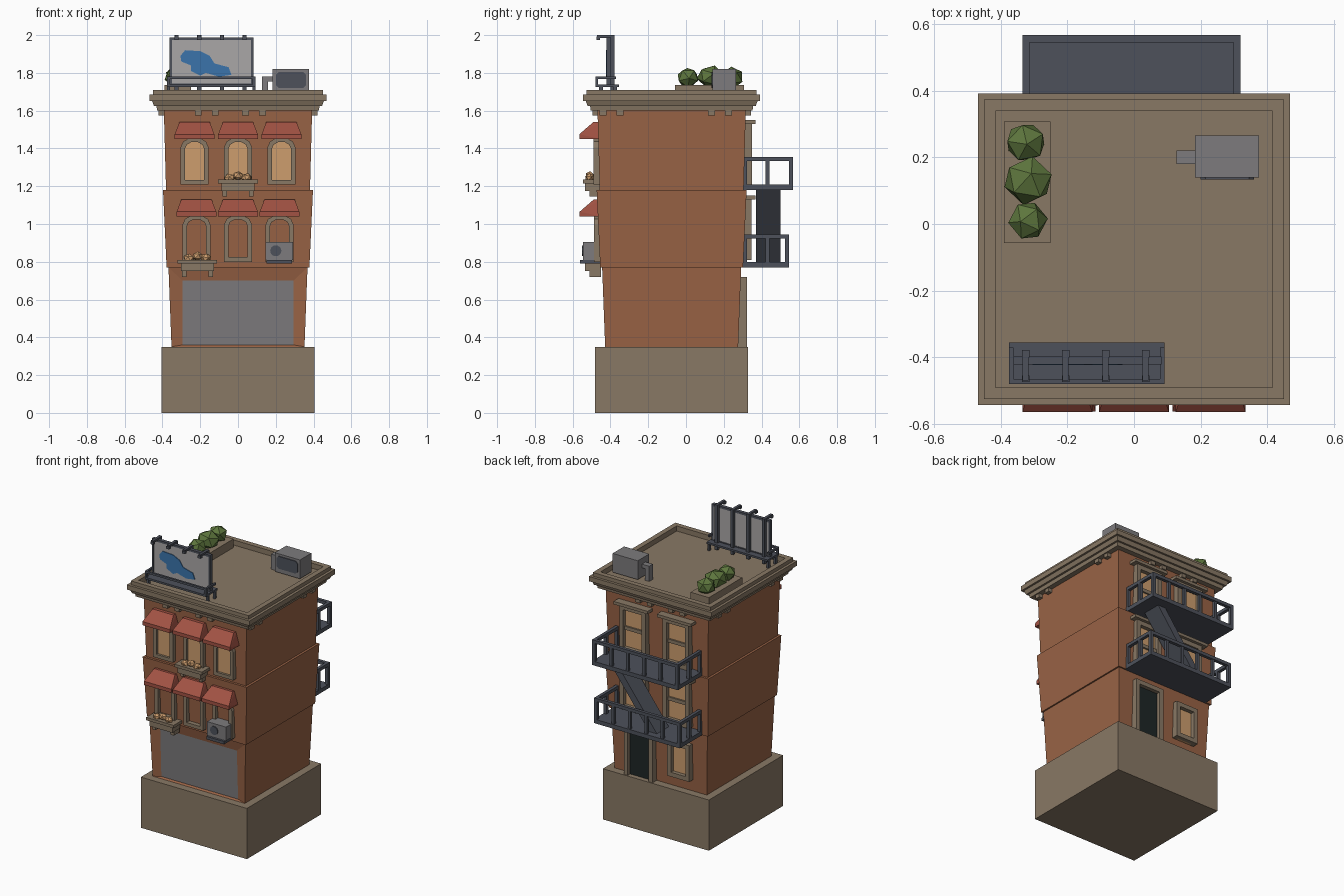
import bpy
import bmesh
import math
import random
from mathutils import Matrix, Vector

random.seed(4)
cube = bpy.data.objects.get("Cube")
if cube:
    bpy.data.objects.remove(cube, do_unlink=True)


def material(name, r, g, b):
    m = bpy.data.materials.new(name)
    m.use_nodes = True
    m.diffuse_color = (r, g, b, 1)
    m.node_tree.nodes["Principled BSDF"].inputs["Base Color"].default_value = (r, g, b, 1)
    return m


BRICK = material("brick", .32, .125, .06)
STONE = material("stone", .25, .19, .13)
METAL = material("dark_metal", .075, .083, .105)
CLOTH = material("awning_red", .36, .085, .057)
GLOW = material("warm_tan", .61, .34, .155)
GREY = material("grey", .205, .198, .205)
BOARD = material("pale_grey", .4, .385, .385)
BLUE = material("blue", .043, .175, .41)
LEAF = material("leaf_green", .11, .18, .047)
DARK = material("door_dark", .013, .019, .019)
CY = -.076  # centre of the building in depth


def finish(name, bm, *mats):
    bmesh.ops.recalc_face_normals(bm, faces=bm.faces)
    me = bpy.data.meshes.new(name)
    bm.to_mesh(me)
    bm.free()
    for m in mats:
        me.materials.append(m)
    ob = bpy.data.objects.new(name, me)
    bpy.context.collection.objects.link(ob)
    return ob


def boxes(name, mat, *bounds):
    """Joined boxes, each given as x0, x1, y0, y1, z0, z1."""
    bm = bmesh.new()
    for b in bounds:
        lo, hi = Vector(b[0::2]), Vector(b[1::2])
        size = Matrix.Diagonal((*(hi - lo), 1))
        bmesh.ops.create_cube(bm, size=1, matrix=Matrix.Translation((lo + hi) / 2) @ size)
    return finish(name, bm, mat)


def loft(bm, profile):
    """Square rings given as half width and height, capped at both ends."""
    rings = [[bm.verts.new((sx * h, CY + sy * h, z)) for sx, sy in
              ((-1, -1), (1, -1), (1, 1), (-1, 1))] for h, z in profile]
    for a, b in zip(rings, rings[1:]):
        for i in range(4):
            j = (i + 1) % 4
            bm.faces.new((a[i], a[j], b[j], b[i]))
    bm.faces.new(rings[0])
    bm.faces.new(rings[-1])


def tier(name, mat, *profile):
    bm = bmesh.new()
    loft(bm, profile)
    return finish(name, bm, mat)


def prism(name, mat, pts, y0, y1):
    """Outline in x and z, pushed along y."""
    bm = bmesh.new()
    a, b = [[bm.verts.new((x, y, z)) for x, z in pts] for y in (y0, y1)]
    bm.faces.new(a)
    bm.faces.new(b)
    for i in range(len(pts)):
        j = (i + 1) % len(pts)
        bm.faces.new((a[i], a[j], b[j], b[i]))
    return finish(name, bm, mat)


def arch(x, z0, z1, half):
    rise = half * .75
    top = [(x + half * math.cos(t), z1 - rise + rise * math.sin(t))
           for t in (math.pi * k / 5 for k in range(6))]
    return [(x - half, z0), (x + half, z0)] + top


def arch_frame(name, x, z0, z1, half, y0, y1, w=.024):
    outer, inner = arch(x, z0, z1, half), arch(x, z0 + w, z1 - w, half - w)
    bm = bmesh.new()
    loops = [[bm.verts.new((px, y, pz)) for px, pz in pts]
             for pts, y in ((outer, y0), (outer, y1), (inner, y1), (inner, y0))]
    n = len(outer)
    for a, b in zip(loops, loops[1:] + loops[:1]):
        for i in range(n):
            j = (i + 1) % n
            bm.faces.new((a[i], a[j], b[j], b[i]))
    return finish(name, bm, STONE)


def rocks(name, mat, items):
    """Faceted lumps given as centre and scale."""
    bm = bmesh.new()
    for c, s in items:
        spin = Matrix.Rotation(random.uniform(0, 3), 4, 'Z') @ Matrix.Rotation(random.random(), 4, 'X')
        bmesh.ops.create_icosphere(bm, subdivisions=1, radius=1, matrix=Matrix.Translation(c)
                                   @ Matrix.Diagonal((*s, 1)) @ spin)
    return finish(name, bm, mat)


# Walls: plinth and three flaring storeys
tier("plinth", STONE, (.405, 0), (.405, .35))
bm = bmesh.new()
loft(bm, [(.352, .35), (.368, .77)])
bm.normal_update()
front = min(bm.faces, key=lambda f: f.calc_center_median().y)
bmesh.ops.inset_individual(bm, faces=[front], thickness=.06, depth=0)
front.material_index = 1
for v in front.verts:
    v.co.x = math.copysign(.293, v.co.x)
    v.co.z = .36 if v.co.z < .5 else .7
    v.co.y += .012
finish("ground_storey", bm, BRICK, GREY)
tier("middle_storey", BRICK, (.378, .77), (.397, 1.18))
tier("upper_storey", BRICK, (.381, 1.18), (.393, 1.62))

# Cornice with recessed roof, and paired brackets on all sides
tier("cornice_and_roof", STONE, (.38, 1.6), (.428, 1.6), (.432, 1.625), (.445, 1.625), (.455, 1.652),
     (.468, 1.652), (.468, 1.685), (.45, 1.685), (.45, 1.71), (.415, 1.71), (.415, 1.675))
brackets = []
for u in (-.21, -.12, .04, .13):
    for y in (CY - .42, CY + .37):
        brackets.append((u - .018, u + .018, y, y + .05, 1.575, 1.64))
for v in (-.44, -.35, .135, .225):
    for x in (-.42, .37):
        brackets.append((x, x + .05, v - .018, v + .018, 1.575, 1.64))
boxes("cornice_brackets", STONE, *brackets)

# Front arched windows and awnings
for level, z0, z1, step, wall in (("middle", .8, 1.08, .22, -.468), ("upper", 1.21, 1.49, .23, -.47)):
    for side, k in (("right", -1), ("centre", 0), ("left", 1)):
        x = k * step
        arch_frame(f"{level}_{side}_window_frame", x, z0, z1 - .03, .075, wall - .02, wall + .03)
        if level == "upper":
            prism("upper_%s_window_glass" % side, GLOW, arch(x, z0 + .02, z1 - .05, .055), wall - .004, wall + .03)
        bm = bmesh.new()
        top, edge = z1 + .05, wall - .095
        for s in (-1, 1):
            for w, y, z in ((.08, wall + .02, top), (.08, wall - .02, top), (.105, wall + .02, z1 - .04),
                            (.105, edge, z1 - .015), (.105, edge, z1 - .04)):
                bm.verts.new((x + s * w, y, z))
        bmesh.ops.convex_hull(bm, input=bm.verts)
        finish(f"{level}_{side}_awning", bm, CLOTH)

# Window boxes with blooms
for level, x, z in (("middle", -.215, .81), ("upper", 0, 1.235)):
    feet = [(x + s - .012, x + s + .012, -.51, -.45, z - .09, z - .05) for s in (-.07, .07)]
    boxes(f"{level}_window_box", STONE, (x - .105, x + .105, -.545, -.45, z - .02, z),
          (x - .088, x + .088, -.535, -.45, z - .06, z - .02), *feet)
    rocks(f"{level}_blooms", GLOW, [((x + d, -.51, z + h), (.03, .025, .025)) for d, h in
                                    ((-.045, .008), (0, .02), (.045, .01))])

# Wall cooling unit on its shelf
boxes("wall_cooler", GREY, (.145, .29, -.545, -.45, .81, .905))
boxes("wall_cooler_shelf", METAL, (.15, .285, -.56, -.45, .79, .81))
prism("wall_cooler_fan", METAL, [(.2 + .03 * math.cos(k * math.pi / 5), .858 + .03 * math.sin(k * math.pi / 5))
                                 for k in range(10)], -.55, -.54)


# Back windows and door
def back_opening(name, x, z0, z1, wall, half, fill, sill=True, bar=True):
    y0, y1, w = wall - .03, wall + .035, .03
    parts = [(x - half, x - half + w, y0, y1, z0, z1), (x + half - w, x + half, y0, y1, z0, z1),
             (x - half, x + half, y0, y1, z1 - w, z1)]
    if sill:
        parts.append((x - half, x + half, y0, y1, z0, z0 + w))
    if bar:
        mid = (z0 + z1) / 2
        parts += [(x - half, x + half, y0, wall + .02, mid - .012, mid + .012),
                  (x - half - .03, x + half + .03, y0, y1 + .02, z1, z1 + .02)]
    boxes(name + "_frame", STONE, *parts)
    boxes(name + "_panel", fill, (x - half + w, x + half - w, y0, wall + .008, z0, z1 - w))


for side, x in (("left", .165), ("right", -.165)):
    back_opening(f"back_middle_{side}_window", x, .81, 1.13, .312, .1, GLOW)
    back_opening(f"back_upper_{side}_window", x, 1.21, 1.53, .314, .1, GLOW)
back_opening("back_ground_window", -.165, .43, .68, .287, .085, GLOW, bar=False)
back_opening("back_door", .14, .35, .72, .287, .11, DARK, sill=False, bar=False)

# Fire escape: two railed balconies and a stair between
L, R, T = -.335, .32, .022
for name, z, edge in (("lower", .77, .545), ("upper", 1.18, .567)):
    top = z + .175
    parts = [(L, R, .29, edge, z, z + .028), (L, R, edge - T, edge, top - T, top)]
    for x in (L, R - T):
        parts.append((x, x + T, .29, edge, top - T, top))
        parts += [(x, x + T, y, y + T, z, top) for y in (.3, .42, edge - T)]
    parts += [(x - .01, x + .01, edge - T, edge - .004, z, top) for x in (-.195, -.07, .055, .18)]
    boxes(name + "_balcony", METAL, *parts)
prism("fire_stair", METAL, [(.17, 1.19), (.23, 1.19), (-.07, .795), (-.13, .795)], .37, .5)

# Billboard: panel, posts with lamp arms, railed walkway
boxes("billboard_panel", BOARD, (-.35, .07, -.418, -.402, 1.74, 1.975))
frame = [(-.362, .082, -.422, -.398, z, z + .014) for z in (1.73, 1.974)]
frame += [(x, x + .012, -.422, -.398, 1.73, 1.988) for x in (-.362, .07)]
for x in (-.325, -.205, -.085, .035):
    frame += [(x - .011, x + .011, -.4, -.378, 1.69, 2), (x - .009, x + .009, -.47, -.378, 1.985, 2),
              (x - .011, x + .011, -.475, -.455, 1.975, 1.992)]
boxes("billboard_frame", METAL, *frame)
walk = [(-.375, .092, -.48, -.355, 1.725, 1.738), (-.375, .092, -.48, -.466, 1.768, 1.782)]
for x in (-.375, .078):
    walk += [(x, x + .014, -.48, -.37, 1.768, 1.782), (x, x + .014, -.48, -.466, 1.73, 1.78)]
    walk += [(x, x + .014, y, y + .02, 1.67, 1.73) for y in (-.46, -.385)]
boxes("billboard_walkway", METAL, *walk)
prism("billboard_splash", BLUE, [(-.305, 1.89), (-.28, 1.92), (-.2, 1.915), (-.15, 1.89), (-.125, 1.85),
      (-.05, 1.83), (-.035, 1.79), (-.1, 1.78), (-.17, 1.8), (-.2, 1.785), (-.25, 1.81), (-.25, 1.84),
      (-.3, 1.86)], -.423, -.417)

# Rooftop cooling unit with duct
boxes("roof_cooler", GREY, (.183, .375, .14, .265, 1.69, 1.82))
boxes("roof_cooler_duct", GREY, (.127, .185, .18, .22, 1.755, 1.78), (.127, .16, .18, .22, 1.67, 1.78))
prism("roof_cooler_grille", METAL, [(.2, 1.735), (.215, 1.72), (.345, 1.72), (.36, 1.735), (.36, 1.79),
                                    (.345, 1.805), (.215, 1.805), (.2, 1.79)], .134, .142)

# Rooftop planter with shrubs
boxes("roof_planter", STONE, (-.39, -.25, -.057, .307, 1.67, 1.735))
rocks("shrubs", LEAF, [((-.325, .245, 1.775), (.064, .062, .058)), ((-.318, .13, 1.78), (.076, .075, .062)),
                       ((-.318, .01, 1.775), (.06, .06, .055))])
